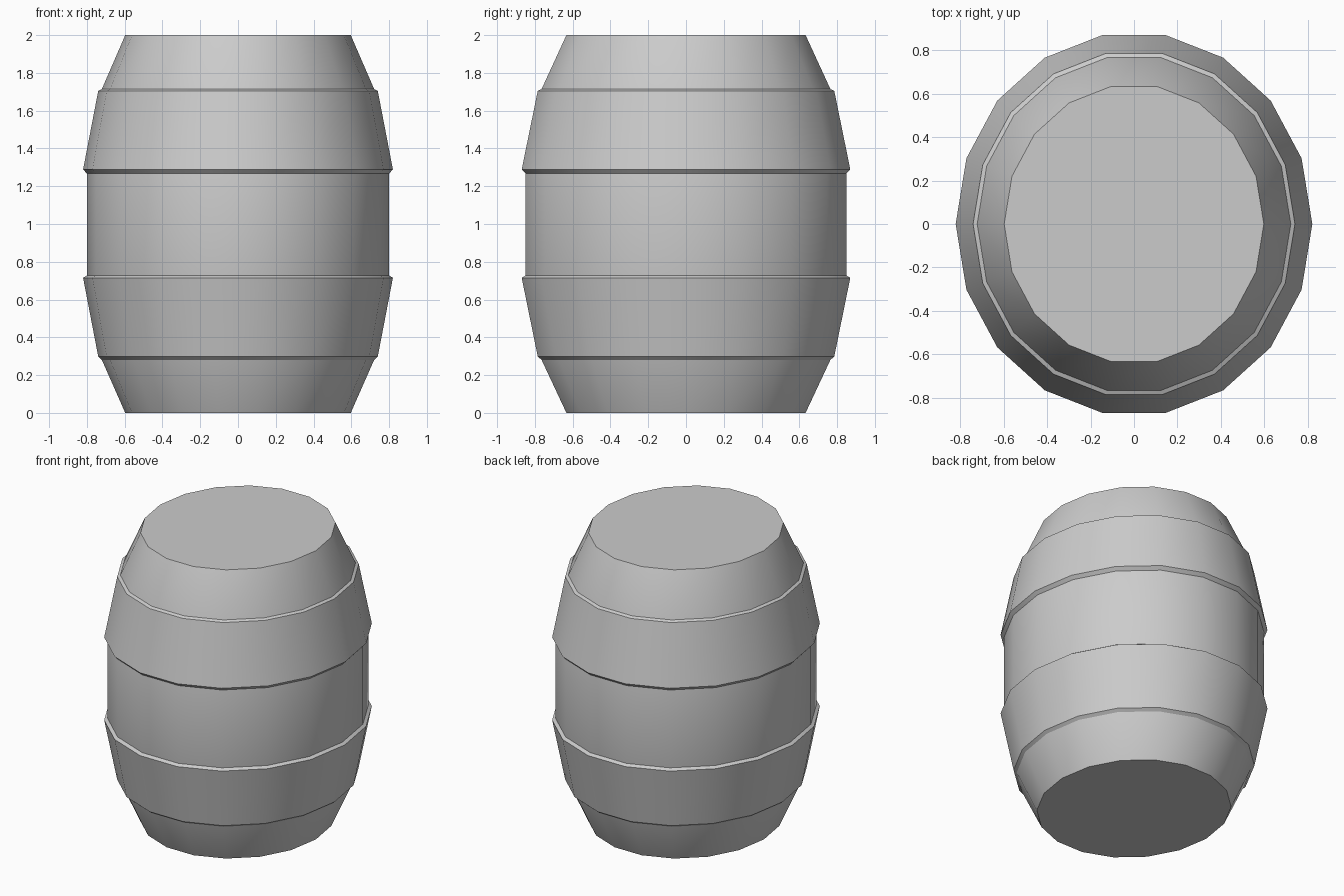
import bpy, bmesh, math

if "Cube" in bpy.data.objects:
    bpy.data.objects.remove(bpy.data.objects["Cube"])

SIDES = 18
DEPTH = 1.077  # the barrel is slightly deeper (y) than wide (x)


def lathe(name, profile, closed):
    """Spin a (radius, z) profile; closed joins the profile ends, otherwise cap them."""
    bm = bmesh.new()
    rings = []
    for r, z in profile:
        rings.append([bm.verts.new((r * math.cos(math.tau * i / SIDES),
                                    r * DEPTH * math.sin(math.tau * i / SIDES), z))
                      for i in range(SIDES)])
    pairs = list(zip(rings, rings[1:]))
    if closed:
        pairs.append((rings[-1], rings[0]))
    else:
        bm.faces.new(rings[0])
        bm.faces.new(rings[-1])
    for a, b in pairs:
        for i in range(SIDES):
            j = (i + 1) % SIDES
            bm.faces.new((a[i], a[j], b[j], b[i]))
    bmesh.ops.recalc_face_normals(bm, faces=bm.faces)
    mesh = bpy.data.meshes.new(name)
    bm.to_mesh(mesh)
    bm.free()
    obj = bpy.data.objects.new(name, mesh)
    bpy.context.collection.objects.link(obj)
    bpy.ops.object.select_all(action='DESELECT')
    bpy.context.view_layer.objects.active = obj
    obj.select_set(True)
    bpy.ops.object.shade_smooth_by_angle(angle=math.radians(22))
    return obj


# Barrel body with flat ends and a straight middle
lathe("barrel_body", [(0.597, 0), (0.721, 0.281), (0.80, 0.728),
                      (0.80, 1.267), (0.721, 1.714), (0.597, 2)], False)

# Wide hoops with bevelled lips, sunk slightly into the body
lathe("lower_hoop", [(0.721, 0.281), (0.74, 0.298), (0.82, 0.715),
                     (0.80, 0.728), (0.77, 0.728), (0.69, 0.281)], True)
lathe("upper_hoop", [(0.80, 1.267), (0.82, 1.289), (0.74, 1.705),
                     (0.721, 1.714), (0.69, 1.714), (0.77, 1.267)], True)
